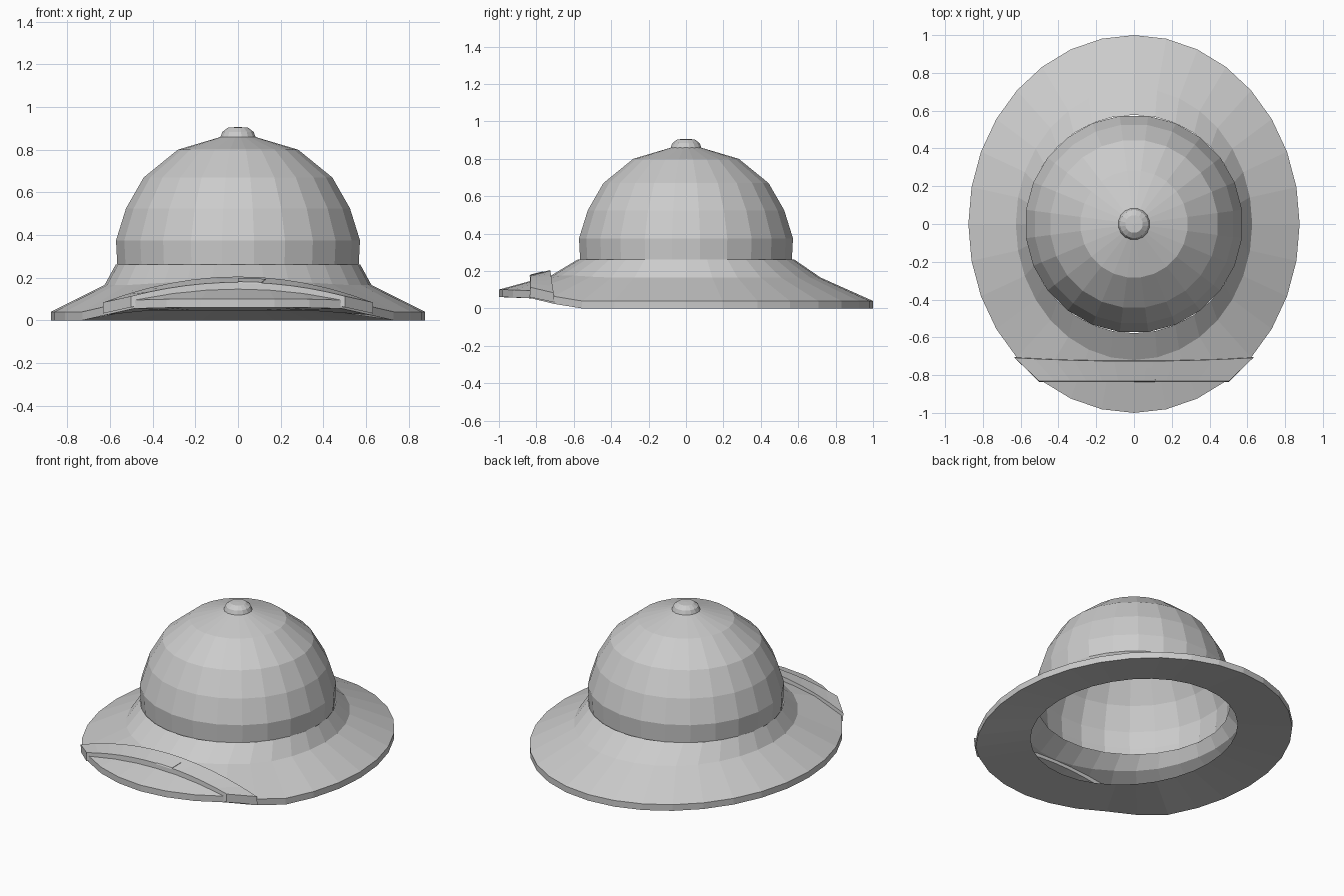
import bpy, bmesh, math

if "Cube" in bpy.data.objects:
    bpy.data.objects.remove(bpy.data.objects["Cube"])

SEG = 32
cloth = bpy.data.materials.new("helmet_grey")
cloth.diffuse_color = (0.6, 0.6, 0.6, 1)
cloth.use_nodes = True
cloth.node_tree.nodes["Principled BSDF"].inputs["Base Color"].default_value = cloth.diffuse_color


def make(name, verts, faces):
    me = bpy.data.meshes.new(name)
    me.from_pydata(verts, [], faces)
    me.materials.append(cloth)
    bm = bmesh.new()
    bm.from_mesh(me)
    bmesh.ops.recalc_face_normals(bm, faces=bm.faces)
    bm.to_mesh(me)
    bm.free()
    ob = bpy.data.objects.new(name, me)
    bpy.context.collection.objects.link(ob)
    return ob


def bridge(rows, n):
    """Quads between consecutive closed rows of n vertices."""
    return [(r * n + i, r * n + (i + 1) % n, (r + 1) * n + (i + 1) % n, (r + 1) * n + i)
            for r in range(rows - 1) for i in range(n)]


def lathe(name, profile, n):
    """Round shell with flats facing the axes, open below, closed at the top."""
    k = 1 / math.cos(math.pi / n)
    verts = []
    for r, z in profile[:-1]:
        for i in range(n):
            t = 2 * math.pi * (i + 0.5) / n
            verts.append((k * r * math.cos(t), k * r * math.sin(t), z))
    rows = len(profile) - 1
    faces = bridge(rows, n)
    verts.append((0, 0, profile[-1][1]))
    base = (rows - 1) * n
    faces += [(base + i, base + (i + 1) % n, rows * n) for i in range(n)]
    return make(name, verts, faces)


# Domed crown, tucked a little into the brim, and its top button
lathe("crown", [(0.560, 0.215), (0.566, 0.26), (0.572, 0.375), (0.525, 0.525),
                (0.442, 0.67), (0.282, 0.80), (0.08, 0.86), (0, 0.862)], 24)
lathe("top_button", [(0.084, 0.855), (0.073, 0.884), (0.046, 0.904), (0, 0.906)], 16)


# Oval brim: hollow section swept round, outer edge lifted at the front
LIFT = [0.061, 0.061, 0.059, 0.055, 0.025]


def lift(angle_from_front):
    k = round(angle_from_front / (360 / SEG))
    return LIFT[k] if k < len(LIFT) else 0.0


section = [  # half width, half depth, height, share of the front lift
    (0.573, 0.655, 0.047, 0),
    (0.877, 1.0, 0.0, 1),
    (0.877, 1.0, 0.04, 1),
    (0.626, 0.720, 0.165, 0.2),
    (0.573, 0.578, 0.262, 0)]
verts = []
for a, b, z, share in section:
    for i in range(SEG):
        t = 2 * math.pi * i / SEG
        off = abs((360 * i / SEG - 270 + 180) % 360 - 180)
        verts.append((a * math.cos(t), b * math.sin(t), z + share * lift(off)))
make("brim", verts, bridge(len(section), SEG))


# Raised band running across the front of the brim
def band_edges(u):
    """Upper back and upper front points of the band at u in -1..1."""
    c = 1 - u * u
    return ((0.632 * u, -0.708 - 0.018 * c, 0.084 + 0.121 * c),
            (0.502 * u, -0.832, 0.113 + 0.065 * c))


def strip(name, u0, u1, n, back, front, rise, depth):
    verts = []
    for i in range(n):
        b, f = band_edges(u0 + (u1 - u0) * i / (n - 1))
        p, q = [[b[k] + (f[k] - b[k]) * w for k in range(3)] for w in (back, front)]
        verts += [(p[0], p[1], p[2] + rise), (q[0], q[1], q[2] + rise),
                  (q[0], q[1] - 0.004, q[2] - depth),
                  (p[0], p[1] + 0.004, p[2] - depth)]
    faces = bridge(n, 4)
    faces += [(0, 1, 2, 3), tuple(4 * (n - 1) + k for k in (3, 2, 1, 0))]
    return make(name, verts, faces)


strip("front_band", -1, 1, 13, 0.0, 1.0, 0.0, 0.052)
# Small keeper plate on the band
strip("band_keeper", 0.0, 0.22, 3, 0.35, 1.0, 0.003, 0.004)
